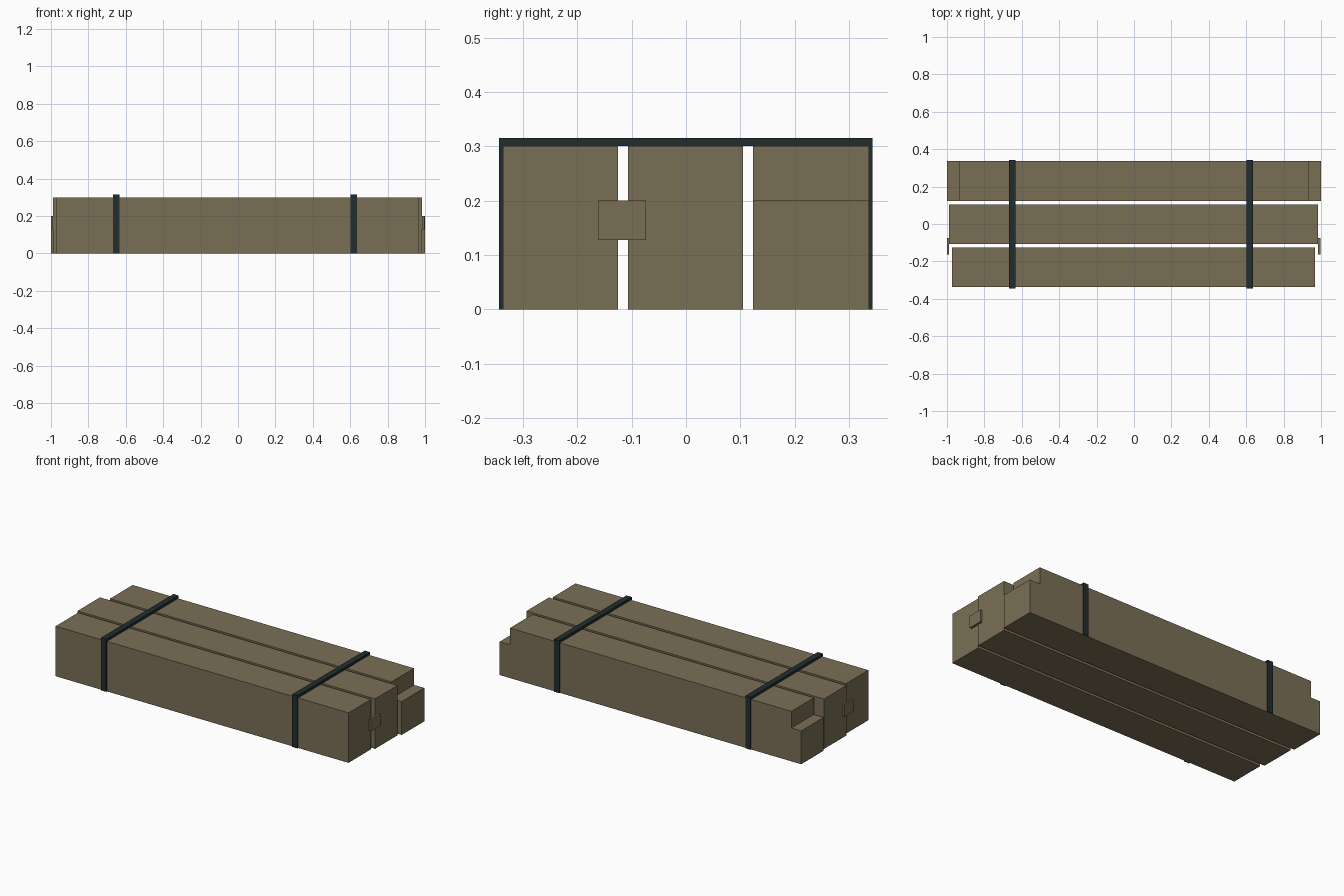
import bpy, bmesh

if "Cube" in bpy.data.objects:
    bpy.data.objects.remove(bpy.data.objects["Cube"])


def material(name, rgb):
    m = bpy.data.materials.new(name)
    m.diffuse_color = (*rgb, 1)
    m.use_nodes = True
    m.node_tree.nodes["Principled BSDF"].inputs["Base Color"].default_value = m.diffuse_color
    return m


WOOD = material("weathered_wood", (0.195, 0.159, 0.093))
STRAP = material("dark_strap", (0.015, 0.026, 0.028))


def prism(name, profile, y0, y1, mat):
    """Extrude an (x, z) outline from y0 to y1."""
    bm = bmesh.new()
    face = bm.faces.new([bm.verts.new((x, y0, z)) for x, z in profile])
    ext = bmesh.ops.extrude_face_region(bm, geom=[face])
    verts = [v for v in ext["geom"] if isinstance(v, bmesh.types.BMVert)]
    bmesh.ops.translate(bm, verts=verts, vec=(0, y1 - y0, 0))
    bmesh.ops.recalc_face_normals(bm, faces=bm.faces)
    mesh = bpy.data.meshes.new(name)
    bm.to_mesh(mesh)
    bm.free()
    mesh.materials.append(mat)
    ob = bpy.data.objects.new(name, mesh)
    bpy.context.collection.objects.link(ob)
    return ob


def box(name, x0, x1, y0, y1, z0, z1, mat):
    return prism(name, [(x0, z0), (x1, z0), (x1, z1), (x0, z1)], y0, y1, mat)


# Three beams, the rear one with stepped ends
box("front_beam", -0.974, 0.969, -0.337, -0.125, 0, 0.3, WOOD)
box("middle_beam", -0.989, 0.984, -0.107, 0.105, 0, 0.3, WOOD)
prism("rear_beam", [(-1, 0), (1, 0), (1, 0.2), (0.932, 0.2), (0.932, 0.3),
                    (-0.935, 0.3), (-0.935, 0.2), (-1, 0.2)],
      0.123, 0.337, WOOD)

# Small end plates bridging the front and middle beams
box("right_end_plate", 0.983, 0.996, -0.162, -0.074, 0.128, 0.2, WOOD)
box("left_end_plate", -0.999, -0.988, -0.162, -0.074, 0.128, 0.2, WOOD)

# Straps over the top and down both long sides
for side, x in (("left", -0.651), ("right", 0.618)):
    x0, x1 = x - 0.0175, x + 0.0175
    box(side + "_strap_top", x0, x1, -0.344, 0.343, 0.3, 0.315, STRAP)
    box(side + "_strap_front", x0, x1, -0.344, -0.337, 0, 0.3, STRAP)
    box(side + "_strap_back", x0, x1, 0.336, 0.343, 0, 0.3, STRAP)
